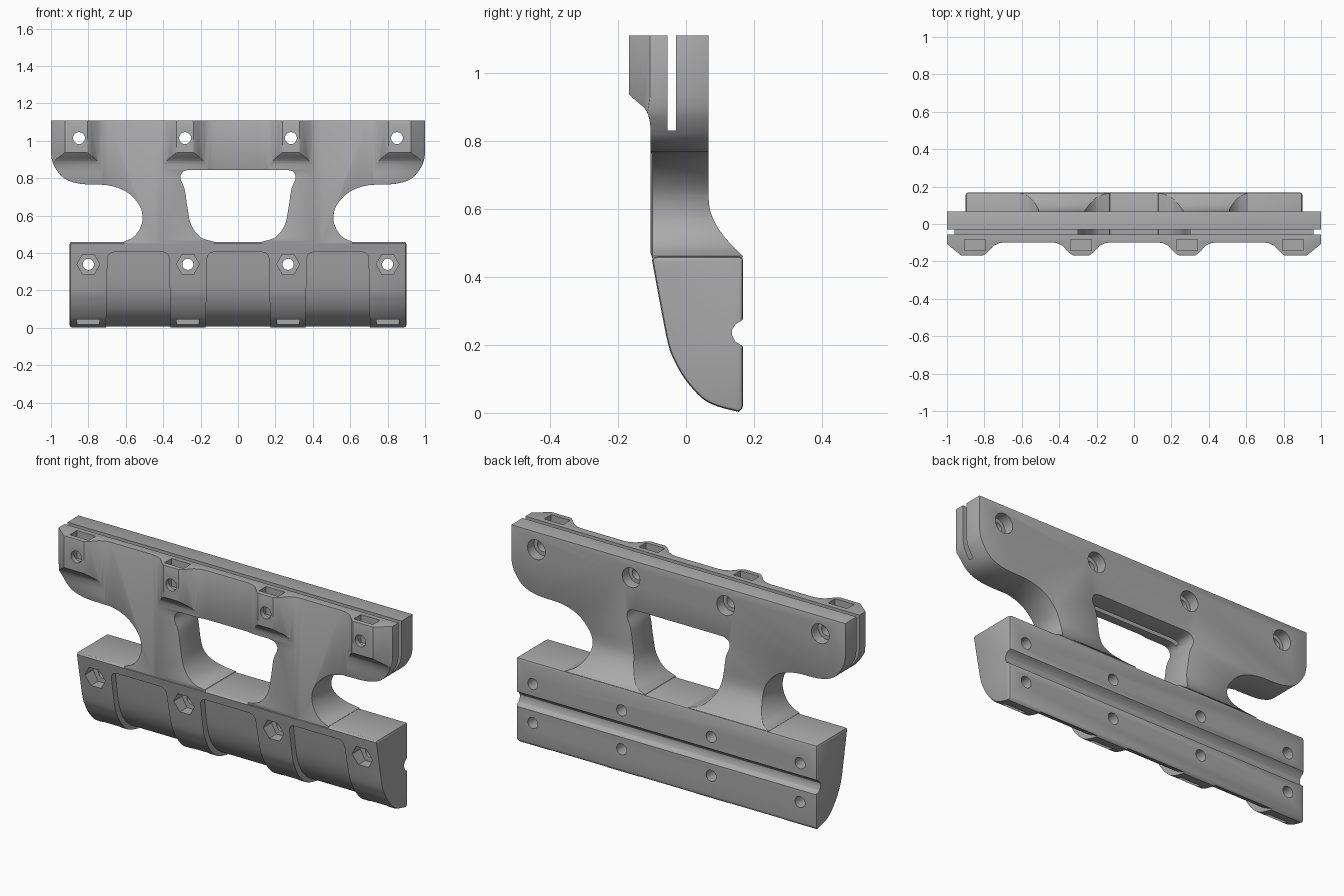
import bpy, bmesh, math
from mathutils import Matrix

if "Cube" in bpy.data.objects:
    bpy.data.objects.remove(bpy.data.objects["Cube"])

grey = bpy.data.materials.new("plain grey")
grey.diffuse_color = (0.40, 0.40, 0.40, 1)
grey.use_nodes = True
grey.node_tree.nodes["Principled BSDF"].inputs["Base Color"].default_value = grey.diffuse_color
AXES = {"x": lambda u, v, d: (d, u, v), "y": lambda u, v, d: (u, d, v), "z": lambda u, v, d: (u, v, d)}


def prism(name, pts, axis, lo, hi):
    """Extrude a 2D outline along an axis."""
    bm = bmesh.new()
    f = AXES[axis]
    face = bm.faces.new([bm.verts.new(f(u, v, lo)) for u, v in pts])
    top = bmesh.ops.extrude_face_region(bm, geom=[face])["geom"]
    delta = f(0, 0, hi - lo)
    bmesh.ops.translate(bm, vec=delta, verts=[g for g in top if isinstance(g, bmesh.types.BMVert)])
    bmesh.ops.recalc_face_normals(bm, faces=bm.faces)
    me = bpy.data.meshes.new(name)
    bm.to_mesh(me)
    bm.free()
    ob = bpy.data.objects.new(name, me)
    bpy.context.collection.objects.link(ob)
    return ob


def box(x, y, z, name="pocket"):
    return prism(name, [(x[0], y[0]), (x[1], y[0]), (x[1], y[1]), (x[0], y[1])], "z", *z)


def rod(x, z, r, lo, hi, n=20):
    pts = [(x + r * math.cos(2 * math.pi * i / n), z + r * math.sin(2 * math.pi * i / n)) for i in range(n)]
    return prism("hole", pts, "y", lo, hi)


def apply(ob, mod):
    bpy.context.view_layer.objects.active = ob
    bpy.ops.object.modifier_apply(modifier=mod.name)


def combine(ob, op, tool):
    m = ob.modifiers.new("combine", "BOOLEAN")
    m.operation, m.object, m.solver = op, tool, "EXACT"
    apply(ob, m)
    bpy.data.objects.remove(tool)


def bevel(ob, width, segments=2, angle=50):
    m = ob.modifiers.new("round", "BEVEL")
    m.width, m.segments, m.angle_limit = width, segments, math.radians(angle)
    apply(ob, m)


def smooth_path(pts, steps=4):
    """Catmull-Rom curve through open points."""
    p = [pts[0]] + pts + [pts[-1]]
    out = []
    for a, b, c, d in zip(p, p[1:], p[2:], p[3:]):
        for i in range(steps):
            t = i / steps
            out.append(tuple(0.5 * (2 * q + (r - o) * t + (2 * o - 5 * q + 4 * r - s) * t * t
                                    + (3 * q - o - 3 * r + s) * t ** 3) for o, q, r, s in zip(a, b, c, d)))
    return out + [pts[-1]]


def mirrored(half):
    return half + [(-u, v) for u, v in reversed(half)]


BOSS = (0.85, 0.283, -0.283, -0.85)
NUT = (0.8, 0.268, -0.268, -0.8)

# Upper bracket: front outline with necks
side = smooth_path([(1.0, 0.93), (0.985, 0.87), (0.93, 0.80), (0.84, 0.77), (0.70, 0.763), (0.60, 0.73),
                    (0.53, 0.66), (0.51, 0.59), (0.525, 0.53), (0.56, 0.485), (0.61, 0.461)])
upper = prism("clamp_bracket", mirrored([(1.0, 1.11)] + side + [(0.61, 0.42)]), "y", -0.4, 0.4)

# Bracket thickness with flared foot and boss undersides
foot = smooth_path([(0.066, 0.64), (0.07, 0.60), (0.085, 0.56), (0.115, 0.515), (0.167, 0.461)])
under = smooth_path([(-0.175, 0.945), (-0.155, 0.925), (-0.12, 0.893), (-0.107, 0.86), (-0.104, 0.82)])
combine(upper, "INTERSECT", prism("thickness", [(-0.2, 1.3), (0.066, 1.3)] + foot
        + [(0.16, 0.41), (-0.085, 0.41), (-0.104, 0.47)] + under[::-1] + [(-0.2, 0.95)], "x", -1.2, 1.2))

# Four clamp bosses along the front
plan = [(1.1, 0.3), (1.1, -0.098), (1.0, -0.106), (0.925, -0.168)]
for c in BOSS[:2]:
    plan += [(c + o, y) for o, y in ((0.16, -0.098), (0.13, -0.102), (0.1, -0.116), (0.065, -0.153),
             (0.045, -0.168)) if c < 0.5]
    plan += [(c - o, y) for o, y in ((0.045, -0.168), (0.065, -0.153), (0.1, -0.116), (0.13, -0.102),
             (0.16, -0.098))]
combine(upper, "INTERSECT", prism("boss_plan", mirrored(plan), "z", 0.3, 1.3))

# Central window
win = smooth_path([(0.26, 0.845), (0.295, 0.835), (0.308, 0.80), (0.285, 0.74), (0.27, 0.64),
                   (0.25, 0.55), (0.20, 0.485), (0.13, 0.462)])
combine(upper, "DIFFERENCE", prism("window", mirrored(win + [(0.12, 0.43)]), "y", -0.5, 0.5))
bevel(upper, 0.012)

# Clamping slot
combine(upper, "DIFFERENCE", box((-1.2, 1.2), (-0.055, -0.03), (0.83, 1.3)))

# Lower block: side section with rounded nose and rear groove
nose = smooth_path([(-0.10, 0.45), (-0.078, 0.33), (-0.052, 0.20), (-0.03, 0.145), (0.0, 0.095),
                    (0.045, 0.045), (0.09, 0.02), (0.155, 0.003)])
groove = [(0.168, 0.195), (0.145, 0.21), (0.136, 0.228), (0.136, 0.245), (0.145, 0.26), (0.168, 0.275)]
block = prism("mounting_block", [(0.168, 0.46), (-0.095, 0.46)] + nose + [(0.168, 0.012)], "x", -0.9, 0.9)
bevel(block, 0.012)
combine(block, "DIFFERENCE", prism("groove", [(0.3, 0.195)] + groove + [(0.3, 0.275)], "x", -1, 1))

# Three scooped recesses with rounded upper corners
scoop = smooth_path([(-0.064, 0.46), (-0.043, 0.33), (-0.022, 0.22), (0.005, 0.145), (0.045, 0.085),
                     (0.10, 0.04), (0.163, 0.006)])
for c in (-0.533, 0, 0.533):
    arc = [(0.13 + 0.035 * math.cos(a), 0.37 + 0.035 * math.sin(a))
           for a in (i * math.pi / 10 for i in range(6))]
    tool = prism("recess", [(c + u, v) for u, v in mirrored([(0.175, -0.1), (0.17, 0.12)] + arc)],
                 "y", -0.4, 0.1635)
    combine(tool, "DIFFERENCE", prism("recess_floor", [(0.4, 0.46)] + scoop + [(0.4, 0.006)], "x", -1, 1))
    combine(block, "DIFFERENCE", tool)

# Bolt holes, hexagonal sockets and lower nut slots
for x in NUT:
    combine(block, "DIFFERENCE", rod(x, 0.34, 0.03, -0.4, 0.4))
    combine(block, "DIFFERENCE", rod(x, 0.34, 0.061, -0.4, -0.01, 6))
    combine(block, "DIFFERENCE", rod(x, 0.13, 0.03, 0.06, 0.4))
    combine(block, "DIFFERENCE", box((x - 0.06, x + 0.06), (0.045, 0.095), (-0.1, 0.185)))

# Clamp bolt holes, rear counterbores and upper nut slots
for x in BOSS:
    combine(upper, "DIFFERENCE", rod(x, 1.015, 0.032, -0.4, 0.4))
    combine(upper, "DIFFERENCE", rod(x, 1.015, 0.053, 0.01, 0.4))
    combine(upper, "DIFFERENCE", box((x - 0.057, x + 0.057), (-0.142, -0.082), (0.96, 1.3)))

# One solid casting
combine(block, "UNION", upper)
block.name = "mounting_bracket"
block.data.materials.clear()
block.data.materials.append(grey)
for p in block.data.polygons:
    p.material_index = 0
bpy.ops.object.select_all(action="DESELECT")
block.select_set(True)
bpy.context.view_layer.objects.active = block
bpy.ops.object.shade_smooth_by_angle(angle=math.radians(30))
